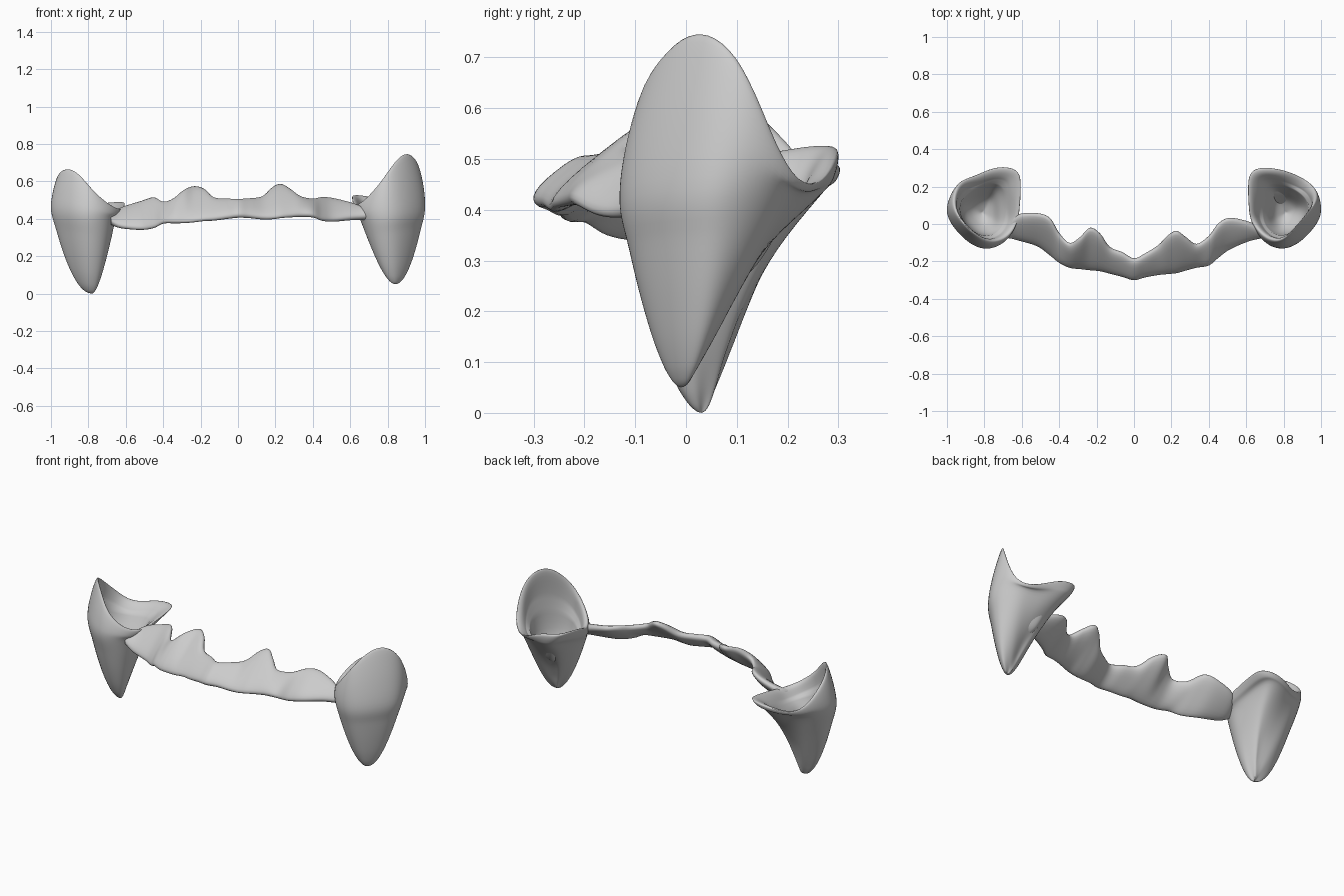
import bpy, bmesh, math
from mathutils import Vector

if "Cube" in bpy.data.objects:
    bpy.data.objects.remove(bpy.data.objects["Cube"])


def spline(pts, n, closed=False):
    """Smooth curve through pts, n samples per span."""
    m = len(pts)
    get = (lambda i: pts[i % m]) if closed else (lambda i: pts[max(0, min(m - 1, i))])
    out = []
    for i in range(m if closed else m - 1):
        a, b, c, d = get(i - 1), get(i), get(i + 1), get(i + 2)
        for k in range(n):
            t = k / n
            out.append(0.5 * (2 * b + (c - a) * t + (2 * a - 5 * b + 4 * c - d) * t * t
                              + (3 * b - a - 3 * c + d) * t ** 3))
    return out if closed else out + [pts[-1].copy()]


def soften(ring, w):
    """Average each point of a closed ring with its neighbours."""
    n = len(ring)
    return [sum((ring[(i + k) % n] for k in range(-w, w + 1)), Vector()) / (2 * w + 1)
            for i in range(n)]


def skin(name, rings):
    """Closed tube from equal-length rings."""
    bm = bmesh.new()
    rows = [[bm.verts.new(p) for p in r] for r in rings]
    n = len(rows[0])
    for a, b in zip(rows, rows[1:]):
        for j in range(n):
            k = (j + 1) % n
            bm.faces.new((a[j], a[k], b[k], b[j]))
    bm.faces.new(rows[0][::-1])
    bm.faces.new(rows[-1])
    bmesh.ops.remove_doubles(bm, verts=bm.verts, dist=0.0003)
    bmesh.ops.recalc_face_normals(bm, faces=bm.faces)
    for f in bm.faces:
        f.smooth = True
    me = bpy.data.meshes.new(name)
    bm.to_mesh(me)
    bm.free()
    ob = bpy.data.objects.new(name, me)
    bpy.context.collection.objects.link(ob)


# Widest outline of a cup, going round from the inner side to back, outside, front
WIDE = [(.655, .05, .39), (.665, .19, .43), (.685, .265, .44), (.76, .267, .43),
        (.855, .222, .42), (.945, .19, .435), (1.003, .09, .445), (.978, 0, .44),
        (.885, -.1, .43), (.785, -.136, .41), (.695, -.092, .40), (.66, -.015, .39)]
# How hollow the cone is below each outline point
POWER = [.8, 1.5, 2.0, 2.0, 1.5, .8, .5, .5, .55, .6, .55, .6]
RIM_LEFT = [(.612, .08, .46), (.605, .21, .48), (.625, .29, .49), (.74, .303, .48),
            (.85, .255, .46), (.94, .22, .51), (.975, .10, .62), (.92, .0, .658),
            (.85, -.065, .625), (.77, -.105, .54), (.68, -.075, .47), (.628, .0, .45)]
RIM_RIGHT = [(.615, .08, .49), (.61, .2, .515), (.63, .29, .525), (.75, .297, .505),
             (.87, .262, .45), (.96, .20, .475), (.98, .125, .655), (.925, .04, .735),
             (.855, -.04, .705), (.78, -.10, .61), (.69, -.07, .51), (.63, .01, .47)]


def cup(name, side, tip, rim):
    tip = Vector(tip)
    mid = Vector((.81, .06, 0))
    cols = []
    for w, r, p in zip(WIDE, rim, POWER):
        w, r = Vector(w), Vector(r)
        col = []
        for t in (0, .012, .05, .13, .28, .5, .75, 1):
            extra = .35 * math.sqrt(t) * (1 - t) if p > 1 else 0
            q = tip.lerp(w, t ** p + extra)
            q.z = tip.z + (w.z - tip.z) * t
            col.append(q)
        inward = lambda v, f, z: Vector((*v.lerp(mid, f).xy, z))
        col += [w.lerp(r, .5) + (w - mid).xy.to_3d() * .05, r, inward(r, .12, r.z - .008),
                inward(w.lerp(r, .5), .22, (w.z + r.z) / 2 - .02),
                inward(w, .38, .36), inward(w, .65, .28), inward(w, 1, .24)]
        cols.append(spline(col, 5))
    rings = [spline([c[i] for c in cols], 6, True) for i in range(len(cols[0]))]
    rings = [soften(r, 7 if i > 55 else 3) for i, r in enumerate(rings)]
    skin(name, [[Vector((v.x * side, v.y, v.z)) for v in r] for r in rings])


cup("left_cup", -1, (.78, .03, 0), RIM_LEFT)
cup("right_cup", 1, (.84, -.01, .05), RIM_RIGHT)

# Connecting band: x, front edge y, z, back edge y, z
STATIONS = [(-.68, -.065, .375, -.03, .42), (-.625, -.083, .355, .045, .455), (-.52, -.115, .345, .055, .49),
            (-.45, -.165, .355, .03, .51), (-.4, -.205, .38, -.05, .485), (-.345, -.23, .38, -.105, .505),
            (-.29, -.237, .38, -.075, .55), (-.235, -.245, .385, -.022, .57), (-.18, -.25, .392, -.055, .555),
            (-.13, -.262, .395, -.125, .51), (-.06, -.28, .405, -.155, .502), (0, -.297, .412, -.187, .5),
            (.06, -.282, .41, -.16, .503), (.13, -.27, .402, -.115, .515), (.185, -.265, .402, -.06, .565),
            (.23, -.26, .408, -.04, .582), (.28, -.245, .412, -.075, .555), (.335, -.23, .415, -.11, .515),
            (.4, -.22, .415, -.065, .5), (.45, -.18, .395, .0, .51), (.51, -.135, .39, .03, .505),
            (.61, -.09, .4, .01, .478), (.69, -.065, .4, -.03, .45)]
rings = []
for x, yf, zf, yb, zb in STATIONS:
    a, b = Vector((x, yf, zf)), Vector((x, yb, zb))
    c, u = (a + b) / 2, (b - a) / 2
    nrm = Vector((0, -u.z, u.y)).normalized() * .025
    ring = []
    for k in range(24):
        t = 2 * math.pi * k / 24
        co, si = math.cos(t), math.sin(t)
        ring.append(c + u * math.copysign(abs(co) ** .8, co) + nrm * math.copysign(abs(si) ** .8, si))
    rings.append(ring)
cols = [spline([r[k] for r in rings], 5) for k in range(24)]
skin("connecting_band", list(zip(*cols)))
